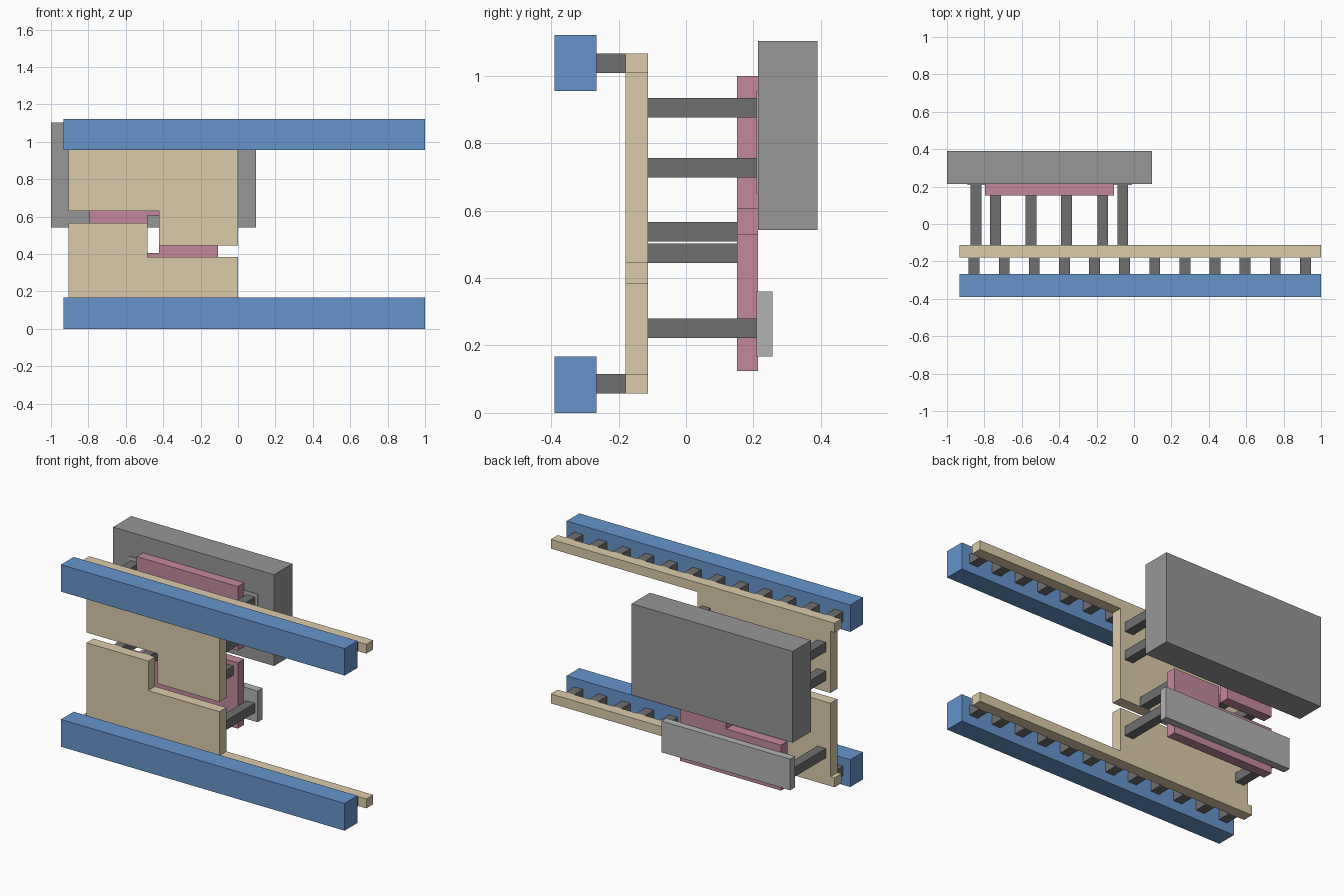
import bpy, bmesh

if "Cube" in bpy.data.objects:
    bpy.data.objects.remove(bpy.data.objects["Cube"])


def material(name, r, g, b):
    m = bpy.data.materials.new(name)
    m.diffuse_color = (r, g, b, 1)
    m.use_nodes = True
    m.node_tree.nodes["Principled BSDF"].inputs["Base Color"].default_value = m.diffuse_color
    return m


BLUE = material("blue", 0.13, 0.30, 0.60)
BEIGE = material("beige", 0.72, 0.60, 0.40)
PINK = material("pink", 0.55, 0.25, 0.34)
DARK = material("dark_grey", 0.16, 0.16, 0.16)
MID = material("mid_grey", 0.31, 0.31, 0.31)
LIGHT = material("light_grey", 0.45, 0.45, 0.45)


def plate(name, outline, y0, y1, mat):
    """Extrude an x-z outline from y0 to y1."""
    bm = bmesh.new()
    face = bm.faces.new([bm.verts.new((x, y0, z)) for x, z in outline])
    ext = bmesh.ops.extrude_face_region(bm, geom=[face])
    moved = [v for v in ext["geom"] if isinstance(v, bmesh.types.BMVert)]
    bmesh.ops.translate(bm, verts=moved, vec=(0, y1 - y0, 0))
    bmesh.ops.recalc_face_normals(bm, faces=bm.faces)
    mesh = bpy.data.meshes.new(name)
    bm.to_mesh(mesh)
    bm.free()
    mesh.materials.append(mat)
    ob = bpy.data.objects.new(name, mesh)
    bpy.context.collection.objects.link(ob)
    return ob


def box(name, x0, x1, y0, y1, z0, z1, mat):
    return plate(name, [(x0, z0), (x1, z0), (x1, z1), (x0, z1)], y0, y1, mat)


def post(name, x, z, y0, y1):
    h = 0.029
    return box(name, x - h, x + h, y0, y1, z - h, z + h, DARK)


# Front rails with their row of short posts
for side, z0, z1, zp in (("lower", 0.0, 0.168, 0.086), ("upper", 0.955, 1.121, 1.038)):
    box(side + "_rail", -0.933, 1.0, -0.39, -0.266, z0, z1, BLUE)
    for i in range(12):
        post(f"{side}_rail_post_{i}", -0.855 + i * 0.161, zp, -0.266, -0.18)

# Stepped plates joined to thin strips
plate("lower_plate", [(-0.933, 0.057), (1, 0.057), (1, 0.115), (0, 0.115), (0, 0.385),
                      (-0.485, 0.385), (-0.485, 0.567), (-0.905, 0.567),
                      (-0.905, 0.115), (-0.933, 0.115)], -0.18, -0.113, BEIGE)
plate("upper_plate", [(-0.933, 1.067), (1, 1.067), (1, 1.01), (0, 1.01), (0, 0.445),
                      (-0.423, 0.445), (-0.423, 0.63), (-0.905, 0.63),
                      (-0.905, 1.01), (-0.933, 1.01)], -0.18, -0.113, BEIGE)

# Interlocking pink gates, each with a tab
plate("lower_gate", [(-0.797, 0.125), (-0.108, 0.125), (-0.108, 0.53), (-0.423, 0.53),
                     (-0.423, 0.405), (-0.797, 0.405)], 0.152, 0.214, PINK)
plate("upper_gate", [(-0.108, 1.0), (-0.797, 1.0), (-0.797, 0.48), (-0.485, 0.48),
                     (-0.485, 0.605), (-0.108, 0.605)], 0.152, 0.214, PINK)

# Posts from plates to gate tabs
for x in (-0.74, -0.55):
    post("upper_gate_post", x, 0.537, -0.113, 0.152)
for x in (-0.36, -0.167):
    post("lower_gate_post", x, 0.474, -0.113, 0.152)

# Outer posts from plates to back slabs
for x in (-0.845, -0.06):
    for z in (0.251, 0.728, 0.905):
        post("outer_post", x, z, -0.113, 0.21)

# Back slabs
box("lower_back_slab", -0.89, -0.012, 0.209, 0.257, 0.168, 0.36, LIGHT)
box("upper_back_slab", -0.89, -0.012, 0.209, 0.257, 0.65, 0.955, LIGHT)
box("back_block", -1.0, 0.097, 0.213, 0.39, 0.542, 1.104, MID)
